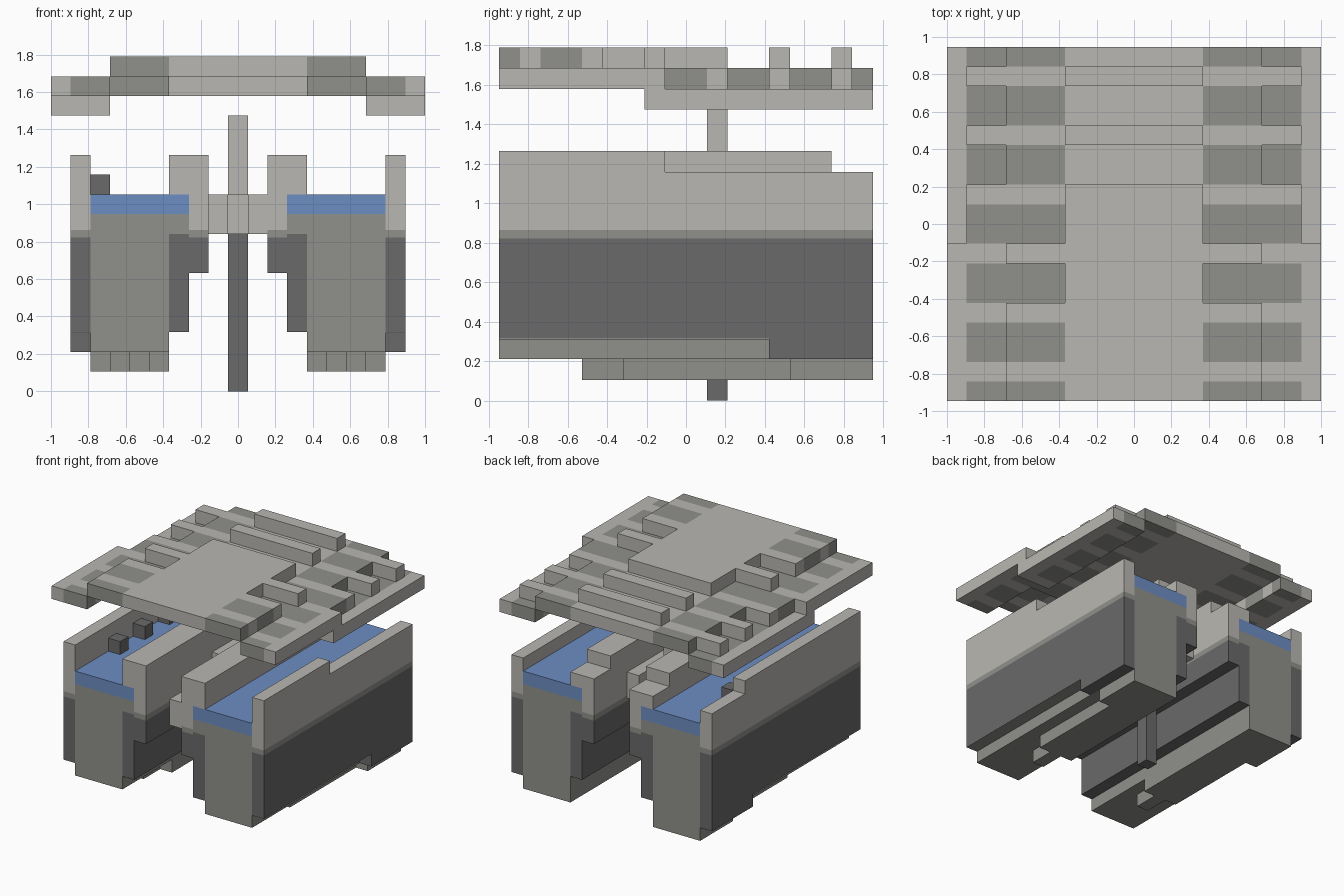
import bpy
import bmesh
from mathutils import Vector

cube = bpy.data.objects.get("Cube")
if cube:
    bpy.data.objects.remove(cube)

U = 2 / 19                      # size of one building block
NX, NY = 19, 18                 # blocks across and along


def material(name, r, g, b):
    m = bpy.data.materials.new(name)
    m.use_nodes = True
    m.diffuse_color = (r, g, b, 1)
    m.node_tree.nodes["Principled BSDF"].inputs["Base Color"].default_value = (r, g, b, 1)
    return m


LIGHT = material("light grey stone", 0.49, 0.475, 0.445)
MID = material("mid grey stone", 0.28, 0.283, 0.26)
DARK = material("dark grey stone", 0.144, 0.144, 0.144)
BLUE = material("water blue", 0.155, 0.27, 0.55)


def point(i, j, k):
    return Vector(((i - NX / 2) * U, (j - NY / 2) * U, k * U))


def finish(name, bm, mats):
    mesh = bpy.data.meshes.new(name)
    bm.to_mesh(mesh)
    bm.free()
    for m in mats:
        mesh.materials.append(m)
    ob = bpy.data.objects.new(name, mesh)
    bpy.context.collection.objects.link(ob)


def block(name, x, y, z, mat):
    """Box between block coordinates."""
    bm = bmesh.new()
    bmesh.ops.create_cube(bm, size=1)
    for v in bm.verts:
        v.co = point(*(r[0] if c < 0 else r[1] for r, c in zip((x, y, z), v.co)))
    finish(name, bm, [mat])


def pair(name, x, y, z, mat):
    """The same box on both sides."""
    block("right_" + name, x, y, z, mat)
    block("left_" + name, (NX - x[1], NX - x[0]), y, z, mat)


def banded(name, x, y, bottom, top, mirrored=False):
    """Wall, dark below and light above with a narrow band between."""
    if mirrored:
        x = (NX - x[1], NX - x[0])
    block(name + "_base", x, y, (bottom, 7.8), DARK)
    block(name + "_band", x, y, (7.8, 8.2), MID)
    block(name + "_top", x, y, (8.2, top), LIGHT)


def skin(name, cells, rule, mats):
    """Outer faces of a set of unit cells, coloured by a rule on the cell."""
    bm = bmesh.new()
    for c in sorted(cells):
        for axis in range(3):
            for side in (0, 1):
                n = list(c)
                n[axis] += 2 * side - 1
                if tuple(n) in cells:
                    continue
                a, b = (axis + 1) % 3, (axis + 2) % 3
                loop = []
                for da, db in ((0, 0), (1, 0), (1, 1), (0, 1)):
                    p = list(c)
                    p[axis] += side
                    p[a] += da
                    p[b] += db
                    loop.append(bm.verts.new(point(*p)))
                f = bm.faces.new(loop if side else loop[::-1])
                f.material_index = rule(*c)
    bmesh.ops.remove_doubles(bm, verts=bm.verts, dist=U / 100)
    finish(name, bm, mats)


# Trough bodies with water on top
ALL = (0, NY)
pair("trough_body", (2, 6), ALL, (2, 9), MID)
pair("trough_lip", (6, 7), ALL, (8, 9), MID)
pair("water", (2, 7), ALL, (9, 10), BLUE)

# Stepped keels under the troughs
pair("keel_front", (4, 5), (4, 6), (1, 2), MID)
pair("keel_middle", (3, 6), (6, 14), (1, 2), MID)
pair("keel_back", (2, 6), (14, 18), (1, 2), MID)

# Outer walls, lower towards the back
banded("right_outer_wall_front", (1, 2), (0, 14), 3, 12)
banded("right_outer_wall_back", (1, 2), (14, 18), 3, 11)
banded("left_outer_wall_front", (1, 2), (0, 8), 3, 12, True)
banded("left_outer_wall_back", (1, 2), (8, 18), 3, 11, True)
pair("wall_foot", (1, 2), (13, 18), (2, 3), DARK)
pair("wall_sill", (1, 2), (0, 13), (2.95, 3), MID)

# Inner walls with their stepped dark footing
pair("inner_footing", (6, 7), ALL, (3, 8), DARK)
for side, flip in (("right", False), ("left", True)):
    banded(side + "_inner_wall", (7, 8), (0, 16), 6, 12, flip)
    banded(side + "_inner_wall_end", (7, 8), (16, 18), 6, 11, flip)
pair("inner_coping", (6, 7), (0, 16), (10, 12), LIGHT)
pair("inner_coping_end", (6, 7), (16, 18), (10, 11), LIGHT)

# Central post, bridge and rails
block("post_base", (9, 10), (10, 11), (0, 8), DARK)
block("post_top", (9, 10), (10, 11), (8, 14), LIGHT)
block("bridge", (9, 10), (9, 12), (8, 10), LIGHT)
block("left_rail", (10, 11), (0, 14), (8, 10), LIGHT)
block("right_rail", (8, 9), (8, 14), (8, 10), LIGHT)

# Row of small dark blocks standing in one trough
for n in range(4):
    j = 4 + 3 * n
    block(f"trough_block_{n + 1}", (2, 3), (j, j + 1), (10, 11), DARK)

# Stepped roof
roof = set()


def roof_slab(i0, j0, j1, k, i1=None):
    """Fill a slab from column i0 to i1 (or to its mirror) on both sides."""
    for i in range(i0, NX - i0 if i1 is None else i1):
        for j in range(j0, j1):
            roof.update({(i, j, k), (NX - 1 - i, j, k)})


roof_slab(3, 0, 5, 16)          # front top plate
roof_slab(6, 5, 11, 16)         # narrow top plate
roof_slab(3, 7, 8, 16)          # cross ridge
for j in (13, 16):              # back ridges
    roof_slab(6, j, j + 1, 16)
    roof_slab(1, j, j + 1, 15)
roof_slab(0, 0, 8, 15, 3)       # front eaves
roof_slab(3, 5, 8, 15, 6)       # filling below the gaps
roof_slab(1, 8, 11, 15, 6)      # middle shoulders
roof_slab(3, 11, 18, 15)        # back plate
roof_slab(0, 7, 18, 14, 3)      # back eaves


def roof_colour(i, j, k):
    """Mid grey patches on the flanks, two rows in every three."""
    m = min(i, NX - 1 - i)
    return 1 if 1 <= m <= 5 and j % 3 != 1 else 0


skin("roof", roof, roof_colour, [LIGHT, MID])
